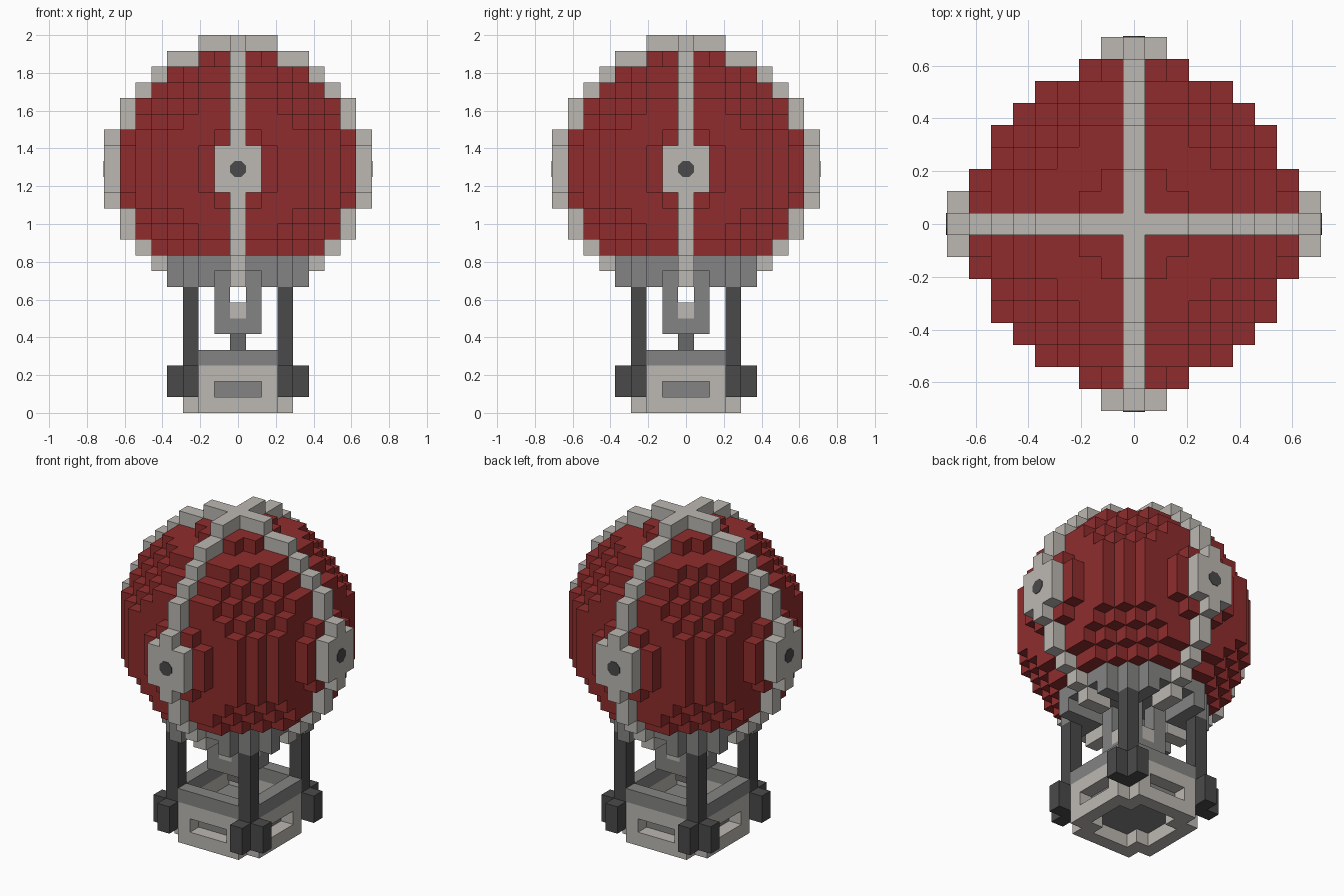
import bpy
import bmesh
from math import pi
from mathutils import Vector, Matrix

if "Cube" in bpy.data.objects:
    bpy.data.objects.remove(bpy.data.objects["Cube"], do_unlink=True)

U = 1 / 12          # edge of one block
MID = 15            # block layer at the balloon's centre
RED_R2, RING_R2 = 56, 70


def material(name, srgb):
    color = [((c / 255 + 0.055) / 1.055) ** 2.4 for c in srgb] + [1]
    m = bpy.data.materials.new(name)
    m.use_nodes = True
    m.diffuse_color = color
    m.node_tree.nodes["Principled BSDF"].inputs["Base Color"].default_value = color
    return m


red = material("red cloth", (143, 44, 44))
cream = material("cream", (188, 184, 178))
grey = material("mid grey", (132, 132, 131))
dark = material("dark grey", (74, 74, 74))
steel = material("burner grey", (104, 104, 104))


def finish(name, bm, mat):
    mesh = bpy.data.meshes.new(name)
    bm.to_mesh(mesh)
    bm.free()
    mesh.materials.append(mat)
    obj = bpy.data.objects.new(name, mesh)
    bpy.context.collection.objects.link(obj)
    return obj


def blocks(name, cells, mat):
    """Outer skin of a set of unit blocks; layer k spans k to k+1 in height."""
    cells = set(cells)
    bm = bmesh.new()
    for cell in cells:
        centre = Vector(cell) + Vector((0, 0, 0.5))
        for axis in range(3):
            for sign in (-1, 1):
                n = Vector((0, 0, 0))
                n[axis] = sign
                if tuple(int(c + d) for c, d in zip(cell, n)) in cells:
                    continue
                a = Vector((0, 0, 0))
                a[(axis + 1) % 3] = 1
                b = n.cross(a)
                corners = (-a - b, a - b, a + b, b - a)
                bm.faces.new([bm.verts.new((centre + (n + c) / 2) * U) for c in corners])
    bmesh.ops.remove_doubles(bm, verts=bm.verts, dist=U / 100)
    return finish(name, bm, mat)


def around(cells):
    """Repeat cells in the four quarter turns."""
    out = set()
    for x, y, z in cells:
        out |= {(x, y, z), (-y, x, z), (-x, -y, z), (y, -x, z)}
    return out


def span(r):
    return range(-r, r + 1)


def ball(r2, layers):
    return {(x, y, z) for x in span(8) for y in span(8) for z in layers
            if x * x + y * y + (z - MID) ** 2 <= r2}


# Balloon envelope
blocks("balloon_envelope", ball(RED_R2, range(10, 23)), red)

# Two crossed bands around the envelope, with a square badge on each side
bands = {c for c in ball(RING_R2, range(8, 24)) - ball(RED_R2, range(8, 24))
         if c[0] == 0 or c[1] == 0}
badges = around({(x, -8, MID + z) for x in span(1) for z in span(1)})
blocks("bands_and_badges", bands | badges, cream)

# Dark eight-sided stud on each badge
for i, side in enumerate(("front", "left", "back", "right")):
    bm = bmesh.new()
    bmesh.ops.create_cone(bm, cap_ends=True, segments=8, radius1=U * 0.54,
                          radius2=U * 0.54, depth=0.006)
    turn = Matrix.Rotation(i * pi / 2, 4, "Z")
    place = Matrix.Translation((0, -8.5 * U, (MID + 0.5) * U))
    lay = Matrix.Rotation(pi / 2, 4, "X") @ Matrix.Rotation(pi / 8, 4, "Z")
    bm.transform(turn @ place @ lay)
    finish("badge_stud_" + side, bm, dark)

# Collar under the envelope: a full plate with four corner brackets below
plate = ball(RED_R2, [9])
brackets = {(x, y, 8) for x, y, z in plate if abs(x) > 1 and abs(y) > 1}
blocks("collar", plate | brackets, grey)

# Burner: square base, four uprights, pilot cross and nozzle
base = {(x, y, 5) for x in span(1) for y in span(1)}
uprights = around({(1, 1, z) for z in (6, 7, 8)})
blocks("burner_frame", base | uprights, grey)
blocks("burner_pilot", around({(0, 0, 6), (1, 0, 6)}), cream)
blocks("burner_nozzle", {(0, 0, 4)}, steel)

# Basket: slotted walls, inner corner feet, floor and rim
walls = {(x, -3, z) for x in span(2) for z in range(3)
         if not (z == 1 and abs(x) < 2)}
blocks("basket_walls", around(walls | {(2, 2, 0)}), cream)
blocks("basket_floor", {(x, y, 1) for x in span(2) for y in span(2)}, grey)
blocks("basket_rim", around({(x, -3, 3) for x in span(2)}), grey)

# Corner posts with weights at the foot
posts = {(3, 3, z) for z in range(1, 8)}
weights = {(x, y, z) for x, y in ((3, 4), (4, 3)) for z in (1, 2)}
blocks("corner_posts", around(posts | weights), dark)
